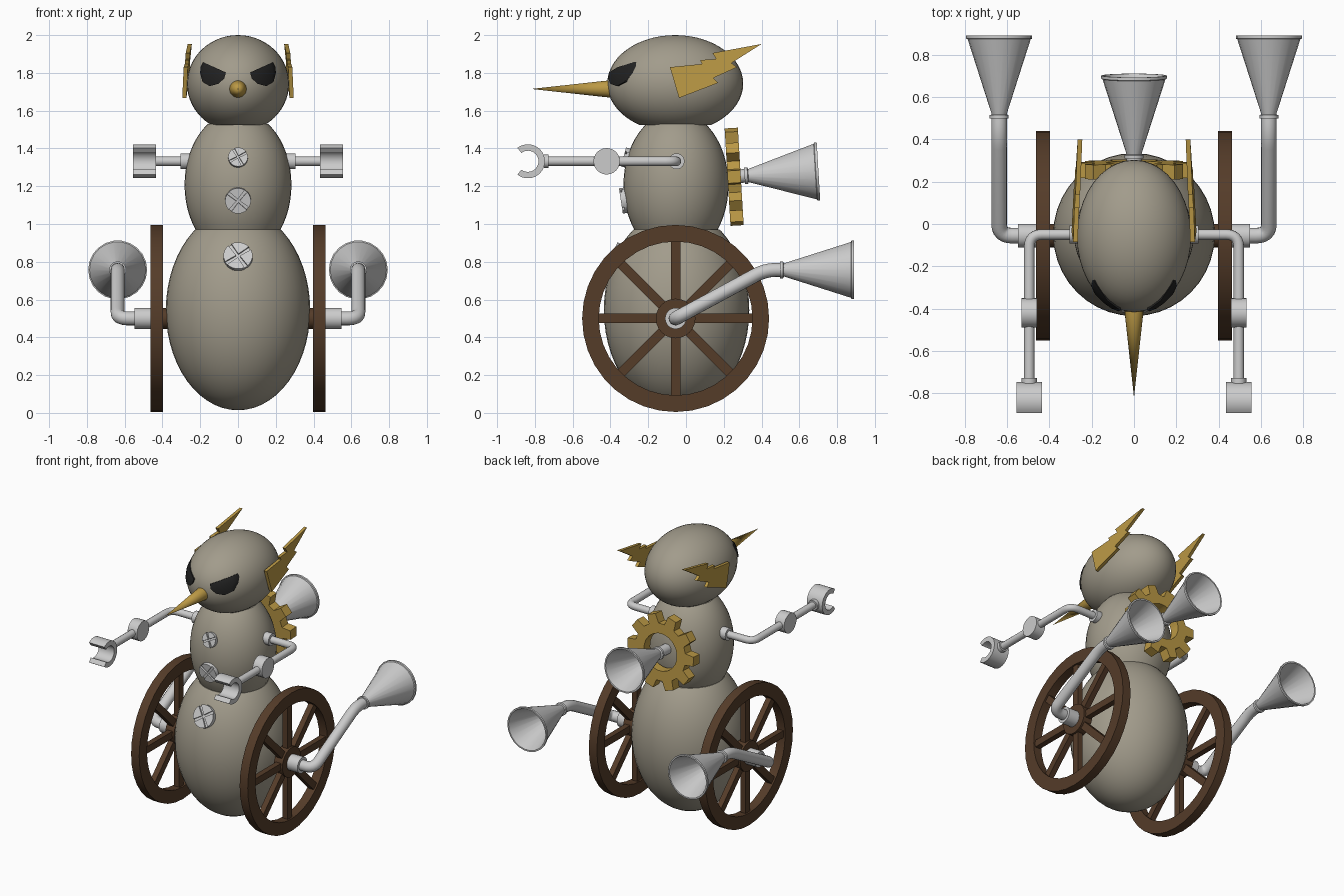
import bpy, bmesh
from math import sin, cos, pi, radians, sqrt
from mathutils import Vector, Matrix

if "Cube" in bpy.data.objects:
    bpy.data.objects.remove(bpy.data.objects["Cube"])

V = Vector


def material(name, rgb):
    m = bpy.data.materials.new(name)
    m.diffuse_color = (*rgb, 1)
    m.use_nodes = True
    m.node_tree.nodes["Principled BSDF"].inputs["Base Color"].default_value = m.diffuse_color
    return m


BEIGE = material("stone", (0.36, 0.33, 0.26))
GOLD = material("gold", (0.50, 0.32, 0.06))
BROWN = material("wood", (0.09, 0.045, 0.022))
BLACK = material("black", (0.015, 0.015, 0.015))


def finish(name, bm, mat=None, angle=35):
    bmesh.ops.remove_doubles(bm, verts=bm.verts, dist=1e-5)
    bmesh.ops.recalc_face_normals(bm, faces=bm.faces)
    me = bpy.data.meshes.new(name)
    bm.to_mesh(me)
    bm.free()
    ob = bpy.data.objects.new(name, me)
    bpy.context.collection.objects.link(ob)
    if mat:
        me.materials.append(mat)
    bpy.ops.object.select_all(action='DESELECT')
    ob.select_set(True)
    bpy.context.view_layer.objects.active = ob
    bpy.ops.object.shade_smooth_by_angle(angle=radians(angle))
    return ob


def frame(origin, axis):
    rot = V((0, 0, 1)).rotation_difference(V(axis).normalized())
    return Matrix.Translation(origin) @ rot.to_matrix().to_4x4()


def loft(bm, sections, ring=True, closed=False, caps=False):
    """Skin a row of cross-sections; ring joins last to first, closed joins each profile."""
    rows = [[bm.verts.new(p) for p in s] for s in sections]
    n, k = len(rows), len(rows[0])
    for i in range(n if ring else n - 1):
        a, b = rows[i], rows[(i + 1) % n]
        for j in range(k if closed else k - 1):
            bm.faces.new((a[j], a[(j + 1) % k], b[(j + 1) % k], b[j]))
    if caps:
        bm.faces.new(rows[0])
        bm.faces.new(rows[-1])


def lathe(bm, origin, axis, profile, seg=24, closed=False):
    m = frame(origin, axis)
    loft(bm, [[m @ V((r * cos(2 * pi * i / seg), r * sin(2 * pi * i / seg), h)) for r, h in profile]
              for i in range(seg)], closed=closed)


def rod(bm, origin, axis, r, h, seg=24):
    lathe(bm, origin, axis, [(0, 0), (r, 0), (r, h), (0, h)], seg)


def pipe(bm, pts, r, bend=0.06, seg=14):
    """Round pipe along a path whose corners are rounded."""
    pts = [V(p) for p in pts]
    path = [pts[0]]
    for a, b, c in zip(pts, pts[1:], pts[2:]):
        p, q = b + (a - b).normalized() * bend, b + (c - b).normalized() * bend
        for i in range(7):
            t = i / 6
            path.append(p * (1 - t) ** 2 + b * 2 * t * (1 - t) + q * t * t)
    path.append(pts[-1])
    tang = [(path[min(i + 1, len(path) - 1)] - path[max(i - 1, 0)]).normalized() for i in range(len(path))]
    u = tang[0].orthogonal().normalized()
    secs = []
    for p, t in zip(path, tang):
        u = (u - t * u.dot(t)).normalized()
        w = t.cross(u)
        secs.append([p + r * (u * cos(2 * pi * i / seg) + w * sin(2 * pi * i / seg)) for i in range(seg)])
    loft(bm, secs, ring=False, closed=True, caps=True)


def egg(name, c, r, lo, hi):
    bm = bmesh.new()
    bmesh.ops.create_uvsphere(bm, u_segments=40, v_segments=28, radius=1,
                              matrix=Matrix.Translation(c) @ Matrix.Diagonal((*r, 1)))
    for z, n in ((lo, -1), (hi, 1)):
        if abs(z - c[2]) < r[2]:
            g = bm.verts[:] + bm.edges[:] + bm.faces[:]
            res = bmesh.ops.bisect_plane(bm, geom=g, plane_co=(0, 0, z), plane_no=(0, 0, n), clear_outer=True)
            bmesh.ops.edgeloop_fill(bm, edges=[e for e in res['geom_cut'] if isinstance(e, bmesh.types.BMEdge)])
    finish(name, bm, BEIGE)


# Three stacked body masses
LOW = (V((0, -.05, .544)), (.382, .385, .53))
MID = (V((0, -.053, 1.207)), (.283, .278, .391))
HEAD = (V((0, -.057, 1.743)), (.27, .36, .257))
egg("lower_body", *LOW, 0, .97)
egg("middle_body", *MID, .965, 1.53)
egg("head", *HEAD, 1.525, 2.1)

# Nose
bm = bmesh.new()
lathe(bm, (0, -.38, 1.715), (0, -1, 0), [(0, 0), (.047, 0), (.045, .03), (0, .44)], 20)
finish("nose", bm, GOLD)

# Screw buttons: a disc with four raised quarters leaving a cross slot
for i, (z, r, (c, e), turn) in enumerate([(1.35, .052, MID, .5), (1.125, .068, MID, .9), (.825, .077, LOW, .6)]):
    y = -e[1] * sqrt(1 - ((z - c.z) / e[2]) ** 2)
    p = V((0, c.y + y, z))
    n = V((0, y / e[1] ** 2, (z - c.z) / e[2] ** 2)).normalized()
    bm = bmesh.new()
    rod(bm, p - n * .03, n, r * .98, .038)
    m = frame(p, n)
    for q in range(4):
        g = .13
        a0 = turn + q * pi / 2
        flat = [(g * 1.414 * .7 * r, a0 + pi / 4)] + [(r, a0 + g + (pi / 2 - 2 * g) * k / 6) for k in range(7)]
        loft(bm, [[m @ V((d * cos(a), d * sin(a), h)) for d, a in flat] for h in (-.02, .02)],
             ring=False, closed=True, caps=True)
    finish(f"screw_button_{i + 1}", bm)


# Gear on the back, leaning slightly
tilt = V((0, .998, .06)).normalized()
bm = bmesh.new()
m = frame((0, .255, 1.25), tilt)
secs = []
for t in range(10):
    for f, r in ((-.32, .2), (-.2, .263), (.2, .263), (.32, .2)):
        a = (t + f) * 2 * pi / 10
        secs.append([m @ V((q * cos(a), q * sin(a), h))
                     for q, h in ((r, -.035), (r, .035), (.13, .035), (.13, -.035))])
loft(bm, secs, closed=True)
finish("back_gear", bm, GOLD, 25)

HORN = [(0, 0), (.045, 0), (.045, .016), (.035, .02), (.149, .375), (.156, .378), (.156, .392),
        (.146, .392), (.028, .05), (0, .05)]


def horn(name, origin, axis):
    bm = bmesh.new()
    lathe(bm, origin, axis, HORN, 22)
    finish(name, bm)


# Back horn and its stub
bm = bmesh.new()
rod(bm, V((0, .18, 1.247)), tilt, .036, .14)
finish("back_horn_stub", bm)
horn("back_horn", V((0, .31, 1.255)), tilt)

# Bolt outline (y, z) and eye outline (x, z)
BOLT = [(-.085, 1.83), (.085, 1.847), (.075, 1.868), (.16, 1.873), (.14, 1.905), (.40, 1.953),
        (.24, 1.852), (.27, 1.83), (.145, 1.773), (.17, 1.747), (-.037, 1.667)]
EYE = [(.185, 1.857), (.125, 1.83), (.064, 1.802), (.073, 1.77), (.105, 1.742), (.15, 1.73),
       (.188, 1.752), (.201, 1.80), (.197, 1.835)]

for s, side in ((-1, "left"), (1, "right")):
    # Lightning bolt ear
    bm = bmesh.new()
    loft(bm, [[V((s * (.283 - .03 * y - .055 * (z - 1.667) + d), y, z)) for y, z in BOLT]
              for d in (-.011, .011)], ring=False, closed=True, caps=True)
    finish(f"bolt_ear_{side}", bm, GOLD, 20)

    # Angry eye, wrapped on the head
    bm = bmesh.new()
    ex, ez = .137, 1.79
    secs = []
    for x, z in EYE:
        row = []
        for f, k in ((0, 1.025), (.4, 1.025), (.75, 1.025), (1, 1.025), (1, .96)):
            px, pz = ex + (x - ex) * f, ez + (z - ez) * f
            yy = sqrt(1 - (px / .27) ** 2 - ((pz - 1.743) / .257) ** 2)
            row.append(V((s * px, -.057 - .36 * yy - (k - 1) * .45, pz)))
        secs.append(row)
    loft(bm, secs)
    finish(f"eye_{side}", bm, BLACK)

    # Wheel: rim, spokes, hub and axle
    bm = bmesh.new()
    c = V((s * .43, -.055, .5))
    lathe(bm, c, (1, 0, 0), [(.407, -.032), (.495, -.032), (.495, .032), (.407, .032)], 36, True)
    rod(bm, c - V((.034, 0, 0)), (1, 0, 0), .105, .068)
    for k in range(4):
        bmesh.ops.create_cube(bm, size=1, matrix=Matrix.Translation(c) @ Matrix.Rotation(k * pi / 4, 4, 'X')
                              @ Matrix.Diagonal((.04, .05, .84, 1)))
    rod(bm, V((s * .30, -.055, .5)), (s, 0, 0), .055, .12)
    finish(f"wheel_{side}", bm, BROWN)

    # Exhaust pipe and horn
    bm = bmesh.new()
    rod(bm, V((s * .45, -.055, .5)), (s, 0, 0), .056, .098)
    pipe(bm, [(s * .50, -.055, .5), (s * .637, -.055, .5), (s * .637, .42, .757), (s * .637, .52, .757)], .037)
    finish(f"exhaust_pipe_{side}", bm)
    horn(f"exhaust_horn_{side}", V((s * .637, .498, .757)), (0, 1, 0))

    # Arm: shoulder collar, bent rod, elbow, wrist collar
    bm = bmesh.new()
    Z, X = 1.332, s * .495
    rod(bm, V((s * .24, -.05, Z)), (s, 0, 0), .042, .065)
    pipe(bm, [(s * .28, -.05, Z), (X, -.05, Z), (X, -.76, Z)], .025)
    rod(bm, V((X - .037, -.42, Z)), (1, 0, 0), .07, .074)
    rod(bm, V((X, -.727, Z)), (0, -1, 0), .036, .026)
    finish(f"arm_{side}", bm)

    # C-shaped claw opening forwards
    bm = bmesh.new()
    m = frame((X, -.837, Z), (1, 0, 0))
    secs = []
    for k in range(25):
        a = radians(90 - 128 + 256 * k / 24)
        secs.append([m @ V((r * cos(a), r * sin(a), h))
                     for r, h in ((.09, -.061), (.09, .061), (.056, .061), (.056, -.061))])
    loft(bm, secs, ring=False, closed=True, caps=True)
    finish(f"claw_{side}", bm)
